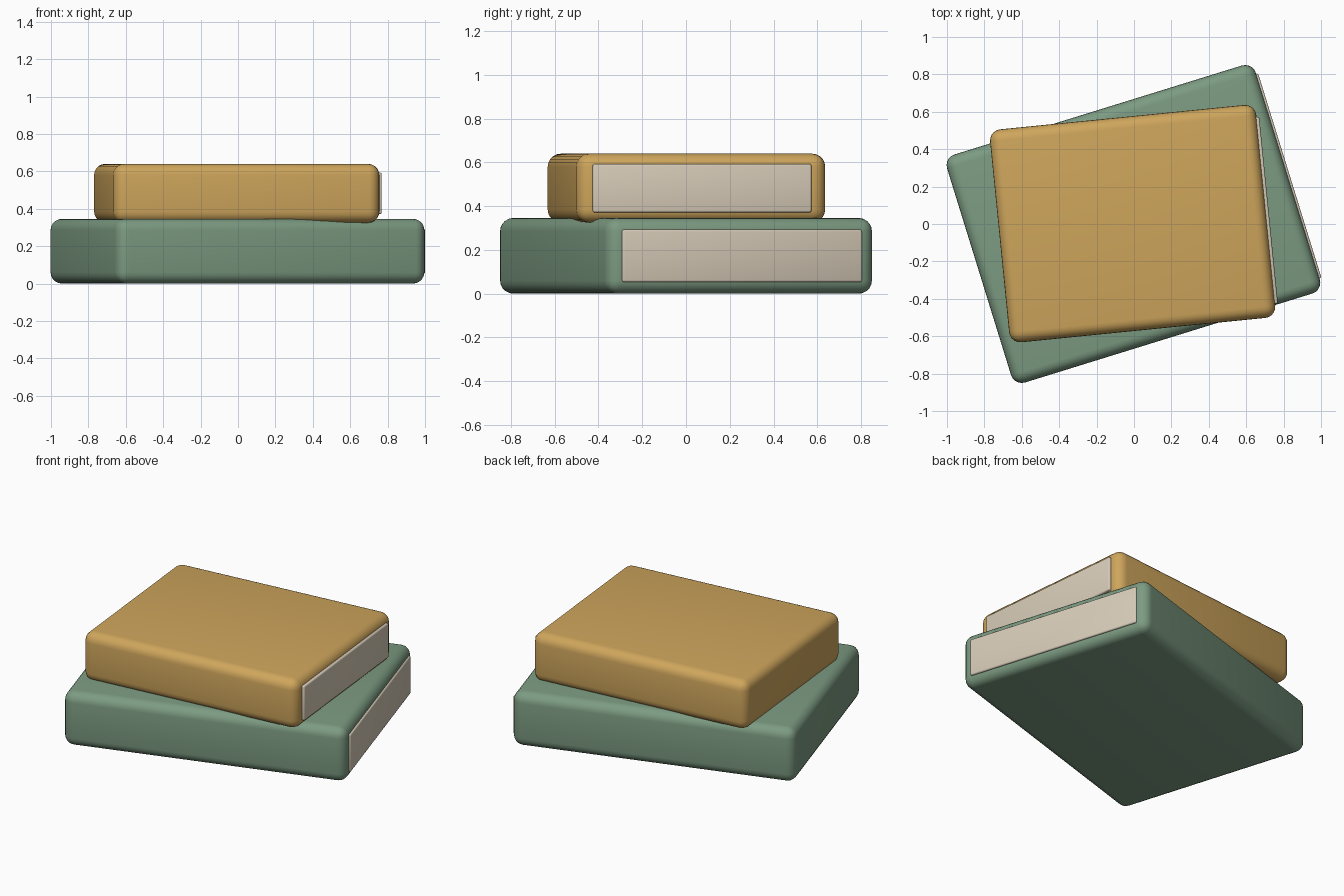
import bpy
import math

cube = bpy.data.objects.get("Cube")
if cube:
    bpy.data.objects.remove(cube, do_unlink=True)


def make_material(name, color):
    mat = bpy.data.materials.new(name)
    mat.use_nodes = True
    mat.diffuse_color = (*color, 1)
    bsdf = next(n for n in mat.node_tree.nodes if n.type == 'BSDF_PRINCIPLED')
    bsdf.inputs["Base Color"].default_value = (*color, 1)
    bsdf.inputs["Roughness"].default_value = 0.7
    return mat


green = make_material("sage green", (0.202, 0.328, 0.223))
ochre = make_material("ochre", (0.62, 0.378, 0.107))
paper = make_material("paper", (0.68, 0.60, 0.48))


def rounded_box(name, size, location, angle, radius, segments, mat):
    """Box with rounded edges, turned about z."""
    bpy.ops.mesh.primitive_cube_add(size=1, location=location)
    obj = bpy.context.object
    obj.name = name
    obj.scale = size
    bpy.ops.object.transform_apply(location=False, rotation=False, scale=True)
    bevel = obj.modifiers.new("rounded edges", 'BEVEL')
    bevel.width = radius
    bevel.segments = segments
    bevel.limit_method = 'ANGLE'
    bpy.ops.object.modifier_apply(modifier=bevel.name)
    obj.rotation_euler.z = angle
    obj.data.materials.append(mat)
    bpy.ops.object.shade_smooth_by_angle(angle=math.radians(40))
    return obj


def book(name, size, center, angle, pages, proud, mat):
    """Rounded cover with a block of pages showing on its +x end."""
    rounded_box(name + "_cover", size, center, angle, 0.06, 5, mat)
    thick = 0.06
    reach = size[0] / 2 + proud - thick / 2
    spot = (center[0] + reach * math.cos(angle),
            center[1] + reach * math.sin(angle), center[2])
    rounded_box(name + "_pages", (thick, *pages), spot, angle, 0.009, 3, paper)


# Lower book, and the upper book settled slightly into it
book("lower_book", (1.728, 1.276, 0.346), (-0.003, 0, 0.173),
     math.radians(17.2), (1.146, 0.24), 0.011, green)
book("upper_book", (1.43, 1.144, 0.315), (-0.007, 0.002, 0.4825),
     math.radians(5.7), (1.004, 0.222), 0.015, ochre)
